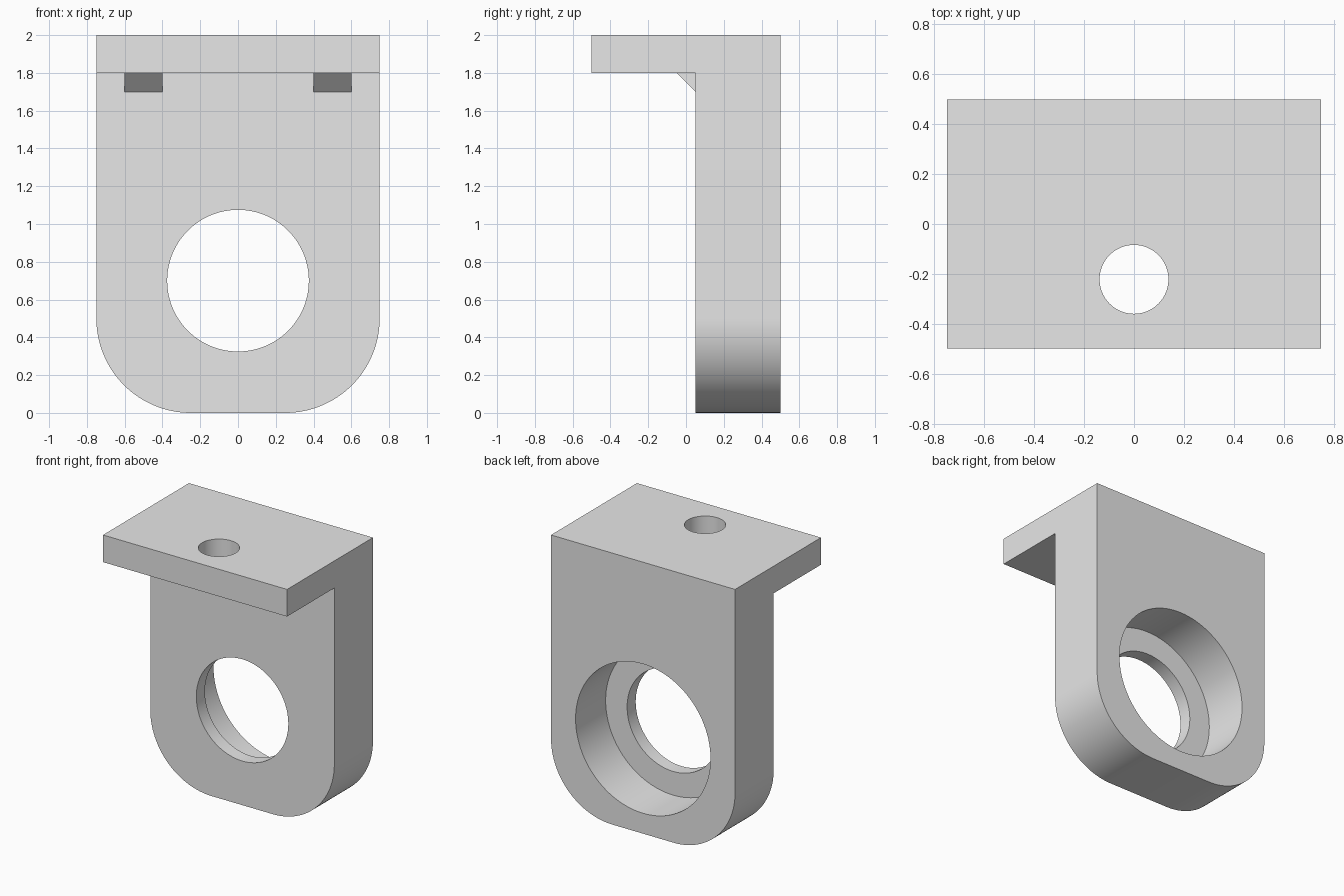
import bpy, bmesh
from math import sin, cos, pi, radians
from mathutils import Vector
from mathutils.geometry import tessellate_polygon

cube = bpy.data.objects.get("Cube")
if cube:
    bpy.data.objects.remove(cube, do_unlink=True)

SIDE, CORNER = 0.75, 0.5
TOP, UNDER = 2.0, 1.8                        # flange heights
FRONT, FACE, LEDGE, BACK = -0.5, 0.05, 0.15, 0.5   # depths along y

grey = bpy.data.materials.new("plain grey")
grey.use_nodes = True
grey.diffuse_color = (0.8, 0.8, 0.8, 1)
grey.node_tree.nodes["Principled BSDF"].inputs["Base Color"].default_value = (0.8, 0.8, 0.8, 1)


def arc(cx, cy, r, start, end, steps):
    angles = [start + (end - start) * i / steps for i in range(steps + 1)]
    return [(cx + r * cos(a), cy + r * sin(a)) for a in angles]


def circle(cx, cy, r):
    return arc(cx, cy, r, 0, 2 * pi, 96)[:-1]


def at_x(points, x):
    return [Vector((x, y, z)) for y, z in points]


def at_y(points, y):
    return [Vector((x, y, z)) for x, z in points]


def at_z(points, z):
    return [Vector((x, y, z)) for x, y in points]


def sheet(bm, *loops):
    """Flat face with an outer loop and optional hole loops."""
    verts = [bm.verts.new(p) for loop in loops for p in loop]
    for tri in tessellate_polygon(loops):
        bm.faces.new([verts[i] for i in tri])


def band(bm, first, second, closed=True):
    """Strip of quads joining two matching loops."""
    a = [bm.verts.new(p) for p in first]
    b = [bm.verts.new(p) for p in second]
    for i in range(len(a) if closed else len(a) - 1):
        j = (i + 1) % len(a)
        bm.faces.new((a[i], a[j], b[j], b[i])).smooth = True


def finish(bm, name):
    """Weld the surfaces, keep hard edges sharp and create the object."""
    bmesh.ops.remove_doubles(bm, verts=bm.verts[:], dist=0.0001)
    bmesh.ops.recalc_face_normals(bm, faces=bm.faces[:])
    bm.normal_update()
    for edge in bm.edges:
        edge.smooth = edge.calc_face_angle(pi) < radians(30)
    mesh = bpy.data.meshes.new(name)
    bm.to_mesh(mesh)
    bm.free()
    mesh.materials.append(grey)
    bpy.context.collection.objects.link(bpy.data.objects.new(name, mesh))


# Shared outlines: wall with rounded lower corners, bore, recess, bolt hole
wall = [(-SIDE, UNDER)]
wall += arc(-SIDE + CORNER, CORNER, CORNER, pi, 1.5 * pi, 32)
wall += arc(SIDE - CORNER, CORNER, CORNER, 1.5 * pi, 2 * pi, 32)
wall += [(SIDE, UNDER)]
bore = circle(0, 0.7, 0.375)
recess = circle(0, 0.7, 0.55)
bolt = circle(0, -0.222, 0.138)

# Upright wall with a stepped bore, wider at the back
body = bmesh.new()
sheet(body, at_y(wall, FACE), at_y(bore, FACE))
sheet(body, at_y(wall + [(SIDE, TOP), (-SIDE, TOP)], BACK), at_y(recess, BACK))
band(body, at_y(wall, FACE), at_y(wall, BACK), closed=False)
band(body, at_y(recess, BACK), at_y(recess, LEDGE))
band(body, at_y(recess, LEDGE), at_y(bore, LEDGE))
band(body, at_y(bore, LEDGE), at_y(bore, FACE))

# Flange reaching forward, with a bolt hole
for z, rear in ((TOP, BACK), (UNDER, FACE)):
    plate = [(-SIDE, FRONT), (SIDE, FRONT), (SIDE, rear), (-SIDE, rear)]
    sheet(body, at_z(plate, z), at_z(bolt, z))
band(body, at_z(bolt, TOP), at_z(bolt, UNDER))
sheet(body, at_y([(-SIDE, UNDER), (SIDE, UNDER), (SIDE, TOP), (-SIDE, TOP)], FRONT))
end = [(FRONT, UNDER), (FACE, UNDER), (BACK, UNDER), (BACK, TOP), (FRONT, TOP)]
for x in (-SIDE, SIDE):
    body.faces.new([body.verts.new(p) for p in at_x(end, x)])
finish(body, "bracket_body")

# Small gussets under the flange, sunk slightly into the body
profile = [(-0.05, 1.8), (0.05, 1.7), (0.06, 1.7), (0.06, 1.81), (-0.05, 1.81)]
for name, x in (("left_gusset", 0.4), ("right_gusset", -0.6)):
    gusset = bmesh.new()
    ends = at_x(profile, x), at_x(profile, x + 0.2)
    for loop in ends:
        sheet(gusset, loop)
    band(gusset, *ends)
    finish(gusset, name)
